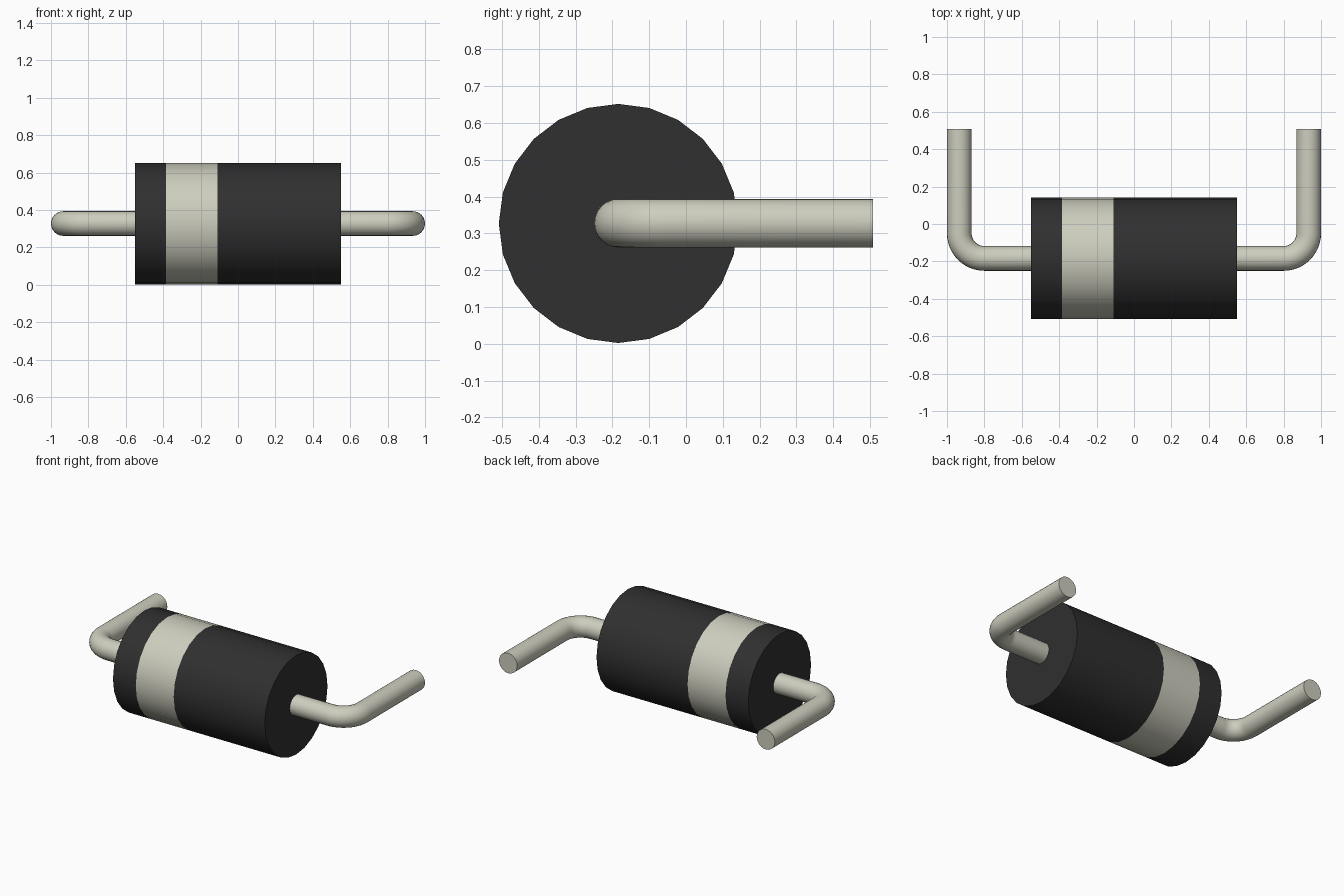
import bpy, bmesh, math

cube = bpy.data.objects.get("Cube")
if cube:
    bpy.data.objects.remove(cube, do_unlink=True)


def material(name, color):
    m = bpy.data.materials.new(name)
    m.use_nodes = True
    m.diffuse_color = color
    bsdf = next(n for n in m.node_tree.nodes if n.type == 'BSDF_PRINCIPLED')
    bsdf.inputs["Base Color"].default_value = color
    return m


BLACK = material("black plastic", (0.029, 0.029, 0.029, 1))
METAL = material("pale grey metal", (0.61, 0.61, 0.515, 1))

AXIS_Y, AXIS_Z = -0.184, 0.327
BODY_R, SIDES = 0.325, 24
LEAD_R, LEAD_X = 0.066, 0.934
BEND_R = 0.134


def activate(ob):
    bpy.ops.object.select_all(action='DESELECT')
    ob.select_set(True)
    bpy.context.view_layer.objects.active = ob


# Body: one cylinder along x, cut into rings so the band is its own strip
def make_body():
    bm = bmesh.new()
    rings = []
    for x in (-0.55, -0.385, -0.11, 0.55):
        rings.append([bm.verts.new((x,
                                    BODY_R * math.cos(2 * math.pi * i / SIDES),
                                    BODY_R * math.sin(2 * math.pi * i / SIDES)))
                      for i in range(SIDES)])
    for k, (a, b) in enumerate(zip(rings, rings[1:])):
        for i in range(SIDES):
            j = (i + 1) % SIDES
            f = bm.faces.new((a[i], a[j], b[j], b[i]))
            f.material_index = 1 if k == 1 else 0
    bm.faces.new(rings[0])
    bm.faces.new(rings[-1])
    bmesh.ops.recalc_face_normals(bm, faces=bm.faces)
    me = bpy.data.meshes.new("body")
    bm.to_mesh(me)
    bm.free()
    me.materials.append(BLACK)
    me.materials.append(METAL)
    ob = bpy.data.objects.new("body", me)
    ob.location = (0, AXIS_Y, AXIS_Z)
    bpy.context.collection.objects.link(ob)
    activate(ob)
    bpy.ops.object.shade_smooth_by_angle(angle=math.radians(30))


# Lead: round wire leaving the end of the body and bending towards the back
def make_lead(name, side):
    cx, cy = LEAD_X - BEND_R, AXIS_Y + BEND_R
    path = [(0.5, AXIS_Y)]
    for i in range(13):
        a = -math.pi / 2 + i * math.pi / 24
        path.append((cx + BEND_R * math.cos(a), cy + BEND_R * math.sin(a)))
    path.append((LEAD_X, 0.508))
    cu = bpy.data.curves.new(name, 'CURVE')
    cu.dimensions = '3D'
    cu.bevel_depth = LEAD_R
    cu.bevel_resolution = 10
    cu.use_fill_caps = True
    sp = cu.splines.new('POLY')
    sp.points.add(len(path) - 1)
    for p, (x, y) in zip(sp.points, path):
        p.co = (side * x, y, AXIS_Z + 0.001, 1)
    cu.materials.append(METAL)
    ob = bpy.data.objects.new(name, cu)
    bpy.context.collection.objects.link(ob)
    activate(ob)
    bpy.ops.object.convert(target='MESH')
    ob = bpy.context.object
    # weld the end caps to the tube and make normals point outwards
    bm = bmesh.new()
    bm.from_mesh(ob.data)
    bmesh.ops.remove_doubles(bm, verts=bm.verts, dist=0.0005)
    bmesh.ops.recalc_face_normals(bm, faces=bm.faces)
    bm.to_mesh(ob.data)
    bm.free()
    bpy.ops.object.shade_smooth_by_angle(angle=math.radians(40))


make_body()
for lead_name, lead_side in (("left_lead", 1), ("right_lead", -1)):
    make_lead(lead_name, lead_side)
